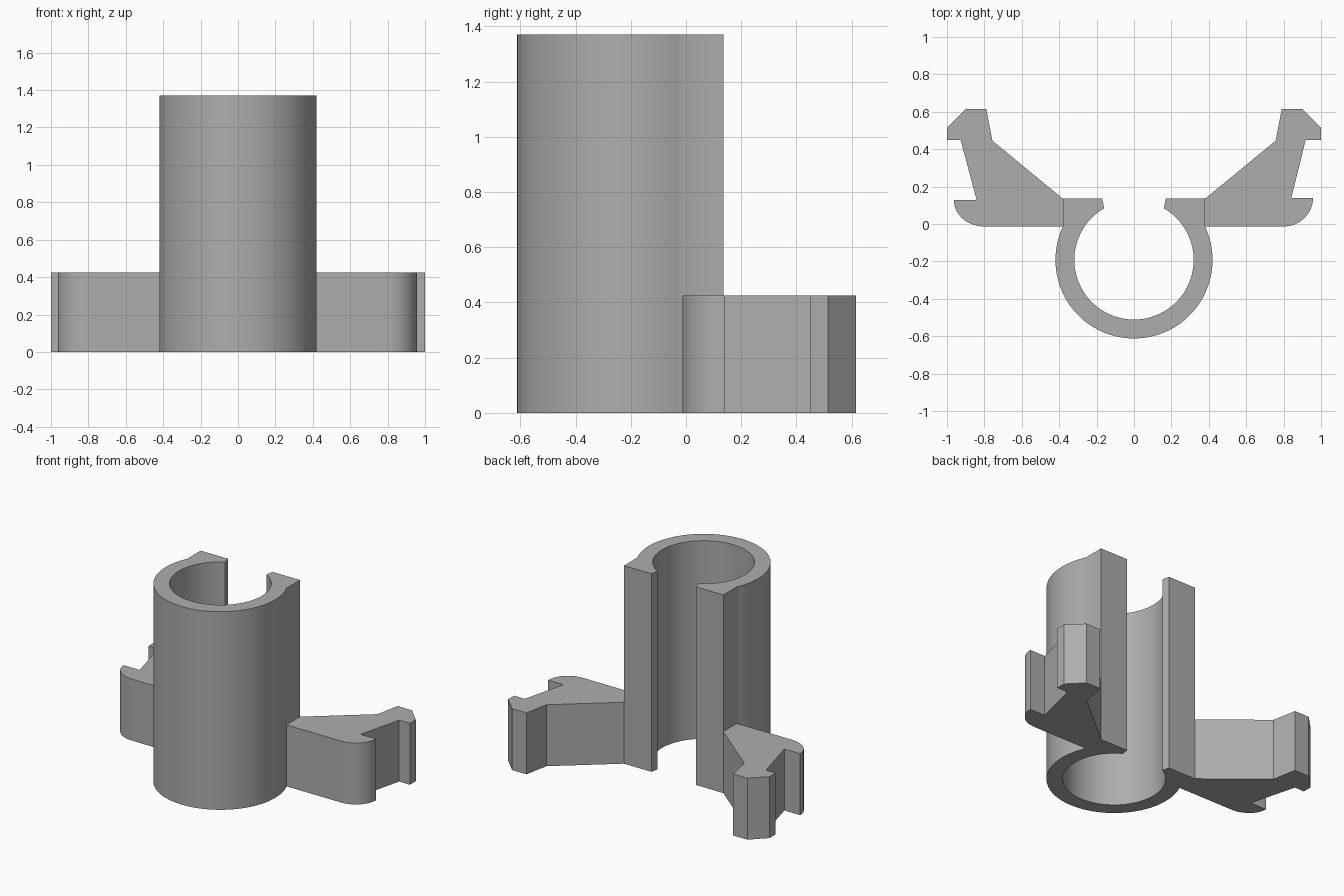
import bpy, bmesh
from math import sin, cos, radians, asin, acos, pi

cube = bpy.data.objects.get("Cube")
if cube:
    bpy.data.objects.remove(cube)

grey = bpy.data.materials.new("plain_grey")
grey.use_nodes = True
colour = (0.42, 0.42, 0.42, 1)
grey.diffuse_color = colour
grey.node_tree.nodes["Principled BSDF"].inputs["Base Color"].default_value = colour


def arc(cx, cy, rx, ry, start, end, steps):
    """Points along an elliptical arc, angles in radians."""
    angles = [start + (end - start) * i / steps for i in range(steps + 1)]
    return [(cx + rx * cos(a), cy + ry * sin(a)) for a in angles]


def extrude(name, outline, height):
    """Solid prism from a counter-clockwise outline standing on the ground."""
    mesh = bpy.data.meshes.new(name)
    bm = bmesh.new()
    face = bm.faces.new([bm.verts.new((x, y, 0)) for x, y in outline])
    top = bmesh.ops.extrude_face_region(bm, geom=[face])["geom"]
    verts = [v for v in top if isinstance(v, bmesh.types.BMVert)]
    bmesh.ops.translate(bm, verts=verts, vec=(0, 0, height))
    bmesh.ops.recalc_face_normals(bm, faces=bm.faces)
    bm.to_mesh(mesh)
    bm.free()
    mesh.materials.append(grey)
    obj = bpy.data.objects.new(name, mesh)
    bpy.context.collection.objects.link(obj)
    bpy.ops.object.select_all(action="DESELECT")
    obj.select_set(True)
    bpy.context.view_layer.objects.active = obj
    bpy.ops.object.shade_smooth_by_angle(angle=radians(30))
    return obj


# Split tube with thick flat lips either side of the slot
centre_y, outer, inner = -0.192, 0.42, 0.319
side_x, lip_y, slot_x = 0.38, 0.135, 0.16
out_a = acos(side_x / outer)
in_a = acos(slot_x / inner)
tube = arc(0, centre_y, outer, outer, -pi - out_a, out_a, 72)
tube += [(side_x, lip_y), (0.17, lip_y)]
tube += arc(0, centre_y, inner, inner, in_a, -pi - in_a, 72)
tube += [(-0.17, lip_y), (-side_x, lip_y)]
extrude("split_tube", tube, 1.37)

# Side arms, each ending in a rounded foot and a barbed hook
for name, side, floor, tip, neck in (("left_arm", 1, 0.139, 0.957, 0.918),
                                     ("right_arm", -1, 0.127, 0.963, 0.927)):
    base = centre_y + outer * sin(out_a)
    arm = [(side_x, base)]
    arm += arc(0.80, floor, tip - 0.80, floor - base, -pi / 2, 0, 14)
    arm += [(0.841, floor), (neck, 0.45), (1, 0.45), (1, 0.515),
            (0.90, 0.615), (0.79, 0.615), (0.757, 0.445), (side_x, lip_y)]
    extrude(name, [(side * x, y) for x, y in arm], 0.425)
